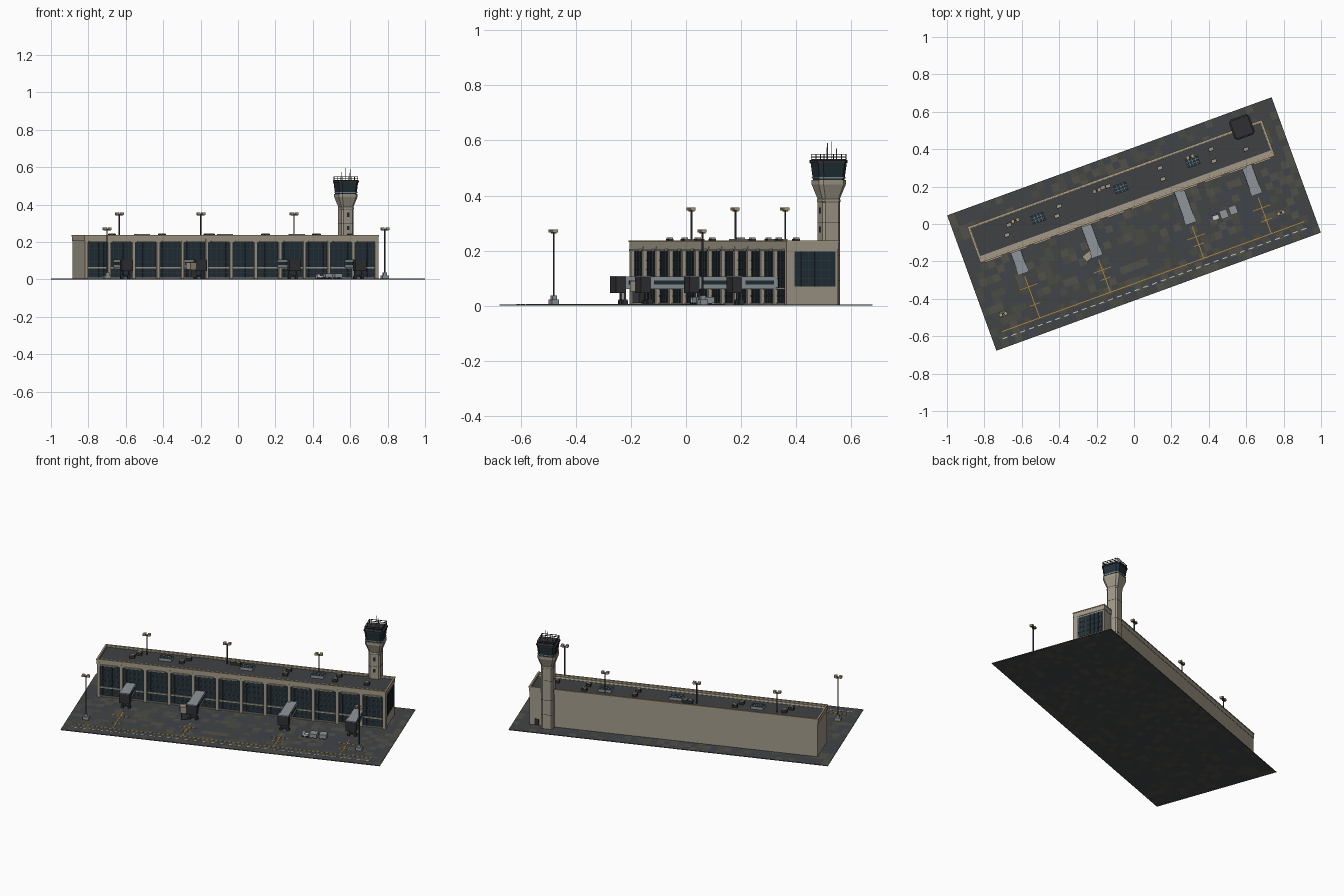
import bpy, bmesh, math, random
from mathutils import Matrix, Vector

if "Cube" in bpy.data.objects:
    bpy.data.objects.remove(bpy.data.objects["Cube"])

random.seed(4)
YAW = math.radians(20)   # the whole site is turned on the grid


def mat(name, r, g, b):
    m = bpy.data.materials.new(name)
    m.diffuse_color = (r, g, b, 1)
    m.use_nodes = True
    m.node_tree.nodes["Principled BSDF"].inputs["Base Color"].default_value = m.diffuse_color
    return m


BEIGE = mat("concrete", .36, .32, .25)
TRIM = mat("tan_trim", .42, .33, .20)
GLASS = mat("dark_glass", .015, .03, .04)
FRAME = mat("frame", .04, .045, .05)
ROOF = mat("roofing", .05, .053, .057)
METAL = mat("light_metal", .27, .30, .32)
DARK = mat("dark_metal", .03, .03, .035)
ORANGE = mat("orange_paint", .45, .24, .04)
WHITE = mat("white_paint", .6, .6, .58)
TILES = [mat("paving_%d" % i, *c) for i, c in enumerate(
    [(.055, .06, .06), (.07, .07, .06), (.05, .058, .068), (.085, .08, .065)])]


def finish(name, bm, *mats):
    me = bpy.data.meshes.new(name)
    bm.to_mesh(me)
    bm.free()
    ob = bpy.data.objects.new(name, me)
    for m in mats:
        me.materials.append(m)
    ob.rotation_euler.z = YAW
    bpy.context.collection.objects.link(ob)
    return ob


def boxes(name, m, items):
    """One object from boxes (u0,u1,v0,v1,z0,z1[,turn])."""
    bm = bmesh.new()
    for u0, u1, v0, v1, z0, z1, *turn in items:
        t = Matrix.Translation(((u0 + u1) / 2, (v0 + v1) / 2, (z0 + z1) / 2))
        r = Matrix.Rotation(turn[0] if turn else 0, 4, 'Z')
        s = Matrix.Diagonal((u1 - u0, v1 - v0, z1 - z0, 1))
        bmesh.ops.create_cube(bm, size=1, matrix=t @ r @ s)
    return finish(name, bm, m)


def rods(name, m, items, seg=8):
    """One object from upright rods (u,v,z0,z1,radius)."""
    bm = bmesh.new()
    for u, v, z0, z1, r in items:
        bmesh.ops.create_cone(bm, cap_ends=True, segments=seg, radius1=r, radius2=r,
                              depth=z1 - z0, matrix=Matrix.Translation((u, v, (z0 + z1) / 2)))
    return finish(name, bm, m)


def loft(name, m, u, v, profile):
    """Chamfered square tower section through (half width, z) steps."""
    bm = bmesh.new()
    rings = []
    for h, z in profile:
        c = h * .74
        pts = [(h, -c), (h, c), (c, h), (-c, h), (-h, c), (-h, -c), (-c, -h), (c, -h)]
        rings.append([bm.verts.new((u + x, v + y, z)) for x, y in pts])
    for a, b in zip(rings, rings[1:]):
        for i in range(8):
            j = (i + 1) % 8
            bm.faces.new((a[i], a[j], b[j], b[i]))
    bm.faces.new(rings[0][::-1])
    bm.faces.new(rings[-1])
    return finish(name, bm, m)


# apron slab with mixed paving tiles
bm = bmesh.new()
bmesh.ops.create_grid(bm, x_segments=48, y_segments=20, size=1,
                      matrix=Matrix.Diagonal((.923, .385, 1, 1)))
for f in bm.faces:
    f.material_index = random.choice((0, 0, 1, 2, 2, 3))
ext = bmesh.ops.extrude_face_region(bm, geom=bm.faces[:])
bmesh.ops.translate(bm, vec=(0, 0, .004),
                    verts=[g for g in ext['geom'] if isinstance(g, bmesh.types.BMVert)])
bmesh.ops.recalc_face_normals(bm, faces=bm.faces)
finish("apron", bm, *TILES)

# painted markings
GATES = [(-.645, -.025), (-.243, -.075), (.288, -.08), (.672, -.055)]
lines = [(-.86, .86, -.302, -.297, .004, .0052)]
for u, v in GATES:
    lines += [(u - .0025, u + .0025, -.3, v - .04, .004, .0052),
              (u - .05, u + .05, v - .10, v - .096, .004, .0052),
              (u - .03, u + .03, -.225, -.221, .004, .0052)]
boxes("taxi_lines", ORANGE, lines)
boxes("dashed_edge_line", WHITE,
      [(-.87 + i * .05, -.842 + i * .05, -.339, -.334, .004, .0052) for i in range(35)])

# terminal body
U0, U1, V0, V1 = -.838, .828, .09, .286
BAY = (U1 - U0) / 12
boxes("terminal_walls", BEIGE, [
    (U0, U1, .105, V1, .003, .218),
    (U0, U0 + .012, V0, V1, .003, .218),
    (U0, U1, V0 - .001, .12, .198, .226),
    (U0, U1, .094, .12, .058, .066),
    (U0, U1, .094, .12, .003, .010)])
boxes("front_piers", BEIGE,
      [(U0 + i * BAY - .008, U0 + i * BAY + .008, V0 - .004, .12, .003, .215) for i in range(1, 12)]
      + [(U0, U0 + .016, V0 - .004, .12, .003, .215), (U1 - .016, U1 + .002, V0 - .004, .12, .003, .215)])
boxes("front_glass", GLASS, [(U0 + .01, U1 - .01, .1, .106, .01, .198)])
mull = [(U0 + i * BAY / 5 - .0012, U0 + i * BAY / 5 + .0012, .0975, .101, .01, .198)
        for i in range(1, 60) if i % 5]
mull += [(U0 + .01, U1 - .01, .0975, .101, z - .001, z + .001) for z in (.035, .098, .131, .165)]
boxes("front_mullions", FRAME, mull)

# glazed right end above a solid base
boxes("end_glass", GLASS, [(U1, U1 + .002, .118, .274, .07, .196)])
boxes("end_mullions", FRAME,
      [(U1, U1 + .004, .118 + i * .026 - .001, .118 + i * .026 + .001, .07, .196) for i in range(7)]
      + [(U1, U1 + .004, .118, .274, z - .001, z + .001) for z in (.1, .132, .164)])
boxes("back_door", DARK, [(.775, .80, V1, V1 + .002, .004, .042)])

# roof deck, parapet and coping
boxes("roof_deck", ROOF, [(U0, U1, V0, V1, .216, .225)])
R = (-.843, .833, .085, .290)


def frame(o, i, z0, z1):
    a, b, c, d = R[0] - o, R[1] + o, R[2] - o, R[3] + o
    return [(a, b, c, c + i, z0, z1), (a, b, d - i, d, z0, z1),
            (a, a + i, c + i, d - i, z0, z1), (b - i, b, c + i, d - i, z0, z1)]


boxes("parapet", BEIGE, frame(-.002, .010, .205, .232))
boxes("coping", TRIM, frame(0, .010, .231, .237))
boxes("bay_canopies", BEIGE,
      [(U0 + i * BAY + .02, U0 + (i + 1) * BAY - .02, .077, .09, .198, .206) for i in range(12)])

# rooftop skylights and vents
sky, bars = [], []
for u in (-.471, 0, .409):
    sky.append((u - .035, u + .035, .181, .229, .225, .24))
    bars += [(u - .036 + i * .018 - .001, u - .036 + i * .018 + .001, .180, .230, .225, .242) for i in range(5)]
    bars += [(u - .036, u + .036, v - .001, v + .001, .225, .242) for v in (.181, .197, .213, .229)]
boxes("skylights", GLASS, sky)
boxes("skylight_bars", METAL, bars)
VENTS = [(-.63, .224), (-.658, .177), (-.344, .227), (-.372, .181), (-.061, .238), (-.09, .24),
         (.233, .234), (.228, .173), (.524, .235), (.517, .17), (.70, .171)]
boxes("roof_vent_bases", DARK, [(u - .014, u + .014, v - .01, v + .01, .225, .242) for u, v in VENTS])
boxes("roof_vent_caps", BEIGE, [(u - .012, u + .012, v - .008, v + .008, .242, .247) for u, v in VENTS])

# control tower
TU, TV = .719, .290
loft("tower_shaft", BEIGE, TU, TV, [(.034, .003), (.034, .375), (.036, .378), (.036, .385),
                                    (.034, .388), (.052, .44), (.052, .456)])
loft("tower_cab_glass", GLASS, TU, TV, [(.048, .456), (.055, .518)])
loft("tower_sill", METAL, TU, TV, [(.051, .462), (.052, .468)])
loft("tower_cab_roof", DARK, TU, TV, [(.058, .518), (.058, .528), (.05, .532)])
for z in (.09, .18, .30):
    loft("tower_joint", FRAME, TU, TV, [(.0345, z), (.0345, z + .002)])
boxes("tower_windows", GLASS, [(TU - .007, TU + .007, TV - .0355, TV - .033, z, z + .022) for z in (.265, .335)])
e = .053
ring = [(-e, -e), (0, -e), (e, -e), (e, 0), (e, e), (0, e), (-e, e), (-e, 0)]
rods("tower_rail_posts", DARK, [(TU + x * .93, TV + y * .93, .525, .55, .0016) for x, y in ring], 6)
rail = []
for z in (.54, .55):
    for s in (-1, 1):
        k = s * e * .93
        rail += [(TU - .05, TU + .05, TV + k - .0014, TV + k + .0014, z - .0015, z + .0015),
                 (TU + k - .0014, TU + k + .0014, TV - .05, TV + .05, z - .0015, z + .0015)]
boxes("tower_rails", DARK, rail)
rods("tower_antennas", METAL, [(TU - .025, TV, .53, .575, .0013), (TU, TV + .012, .53, .596, .0013),
                               (TU + .02, TV - .012, .53, .59, .0013), (TU + .028, TV + .02, .53, .57, .0013)], 6)

# boarding bridges
tube, win, cab, legs, wheels = [], [], [], [], []
for u, v in GATES:
    tube.append((u - .028, u + .028, v, .1, .060, .106))
    win.append((u - .029, u + .029, v + .03, .085, .076, .092))
    cab.append((u - .031, u + .031, v - .022, v + .016, .046, .104))
    legs += [(u + s * .02 - .004, u + s * .02 + .004, v + .012, v + .02, .01, .06) for s in (-1, 1)]
    legs.append((u - .026, u + .026, v + .008, v + .024, .016, .022))
    wheels += [(u + s * .02 - .007, u + s * .02 + .007, v + .006, v + .026, .004, .018) for s in (-1, 1)]
boxes("bridge_tunnels", METAL, tube)
boxes("bridge_windows", GLASS, win)
boxes("bridge_cabs", DARK, cab)
boxes("bridge_cab_roofs", METAL, [(a, b, c, d, .104, .108) for a, b, c, d, _, _ in cab])
boxes("bridge_legs", FRAME, legs)
boxes("bridge_wheels", DARK, wheels)

# raised service box beside the second bridge
boxes("service_box", BEIGE, [(-.315, -.265, -.097, -.059, .052, .090, .35)])
boxes("service_lift", FRAME, [(-.308, -.272, -.092, -.064, .010, .052, .35)])

# baggage tug and carts
boxes("baggage_carts", METAL, [(.449, .491, -.138, -.092, .010, .032), (.503, .545, -.134, -.088, .010, .032)])
boxes("baggage_tug", WHITE, [(.405, .44, -.130, -.104, .009, .022), (.405, .42, -.130, -.104, .022, .030)])
boxes("cart_wheels", DARK, [(u + s - .005, u + s + .005, -.132, -.096, .004, .012)
                            for u in (.422, .47, .524) for s in (-.012, .012)])

# flood lights on roof and apron
ROOFP = [(-.59, .236), (-.126, .237), (.405, .236)]
YARD = [(-.822, -.212), (.758, -.212)]
rods("light_poles", FRAME, [(u, v, .225, .345, .0035) for u, v in ROOFP] +
     [(u, v, .03, .265, .0035) for u, v in YARD])
boxes("pole_bases", METAL, [(u - .018, u + .018, v - .014, v + .014, .004, .022) for u, v in YARD] +
      [(u - .01, u + .01, v - .009, v + .009, .022, .036) for u, v in YARD])
tops = [(u, v, .345) for u, v in ROOFP] + [(u, v, .265) for u, v in YARD]
boxes("lamp_bars", FRAME, [(u - .02, u + .02, v - .004, v + .004, z - .003, z + .004) for u, v, z in tops])
boxes("lamp_heads", TRIM, [(u + s - .008, u + s + .008, v - .012, v + .008, z, z + .012)
                           for u, v, z in tops for s in (-.014, .014)])
